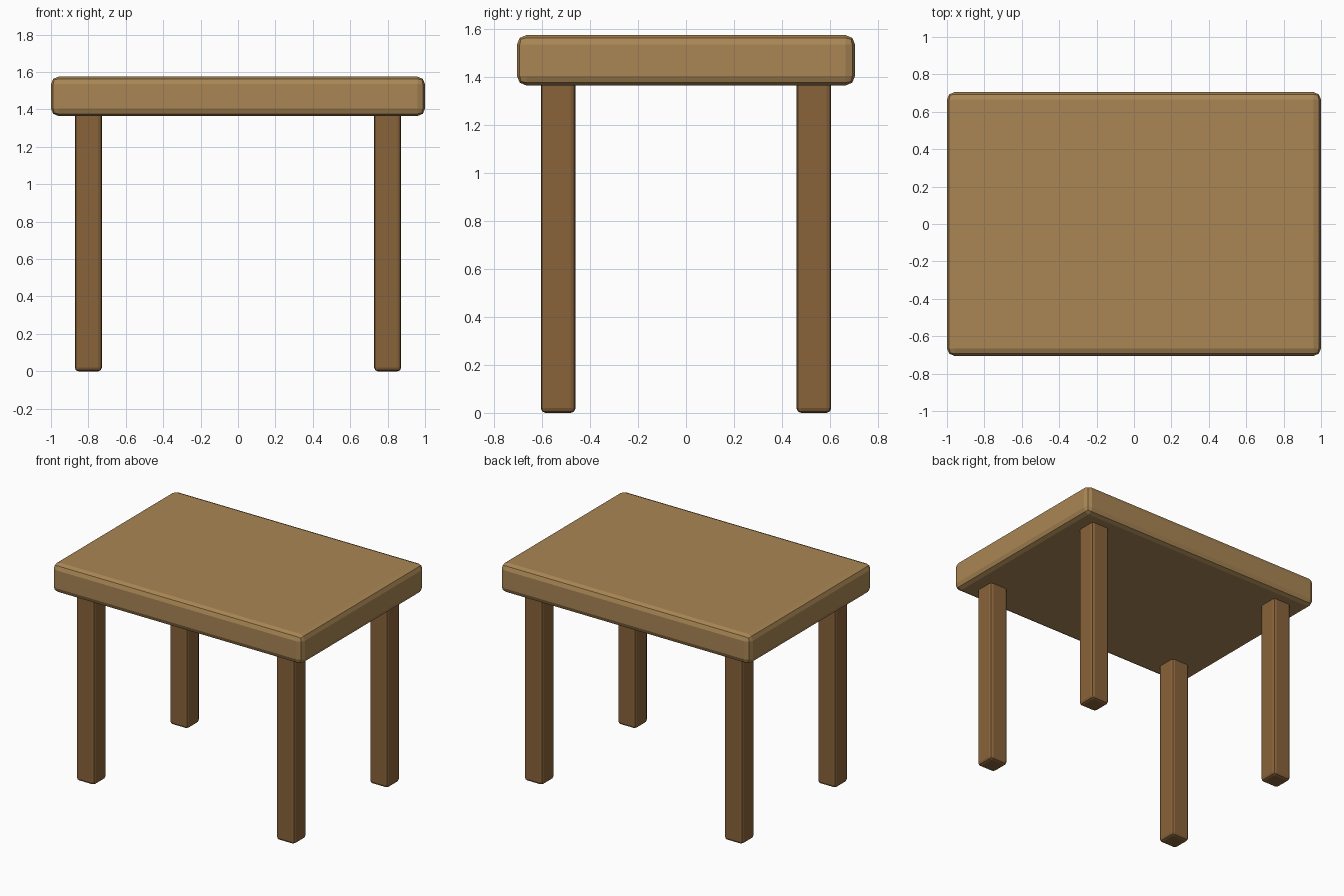
import bpy, bmesh

if "Cube" in bpy.data.objects:
    bpy.data.objects.remove(bpy.data.objects["Cube"])


def material(name, color):
    m = bpy.data.materials.new(name)
    m.diffuse_color = (*color, 1)
    m.use_nodes = True
    m.node_tree.nodes["Principled BSDF"].inputs["Base Color"].default_value = m.diffuse_color
    return m


def rounded_box(name, center, size, bevel, mat):
    bm = bmesh.new()
    bmesh.ops.create_cube(bm, size=1)
    bmesh.ops.scale(bm, vec=size, verts=bm.verts)
    bmesh.ops.bevel(bm, geom=bm.edges[:], offset=bevel, segments=2,
                    profile=0.5, affect='EDGES')
    mesh = bpy.data.meshes.new(name)
    bm.to_mesh(mesh)
    bm.free()
    mesh.materials.append(mat)
    obj = bpy.data.objects.new(name, mesh)
    obj.location = center
    bpy.context.collection.objects.link(obj)
    return obj


light_wood = material("light_wood", (0.40, 0.24, 0.09))
dark_wood = material("dark_wood", (0.25, 0.125, 0.043))

# Table top
rounded_box("table_top", (0, 0, 1.47), (2.0, 1.41, 0.21), 0.04, light_wood)

# Four legs, running slightly into the top
leg_height = 1.40
for y, depth in ((-0.533, "front"), (0.533, "back")):
    for x, side in ((-0.8, "left"), (0.8, "right")):
        rounded_box(f"{depth}_{side}_leg", (x, y, leg_height / 2),
                    (0.145, 0.145, leg_height), 0.02, dark_wood)
